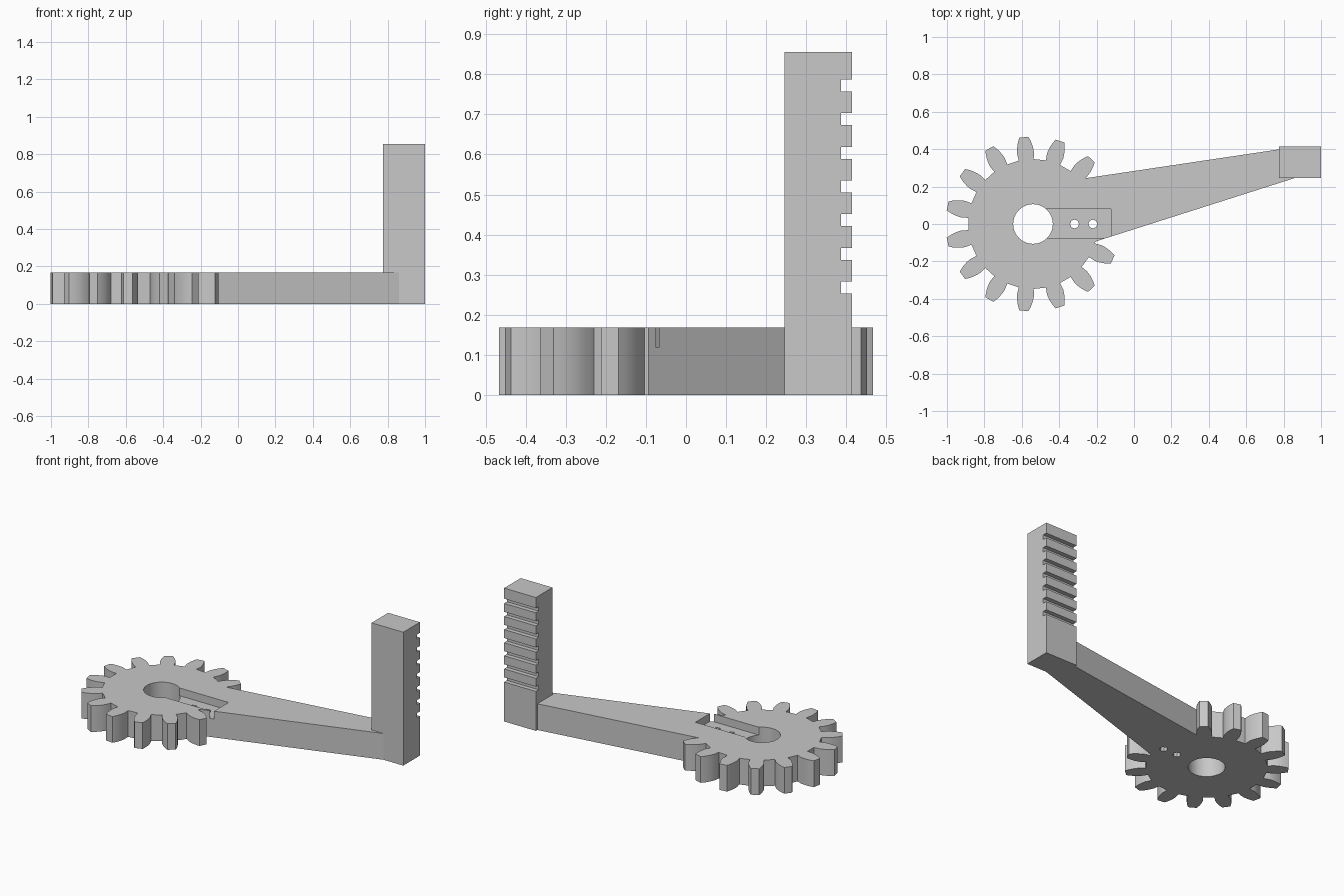
import bpy, bmesh, math

if "Cube" in bpy.data.objects:
    bpy.data.objects.remove(bpy.data.objects["Cube"])

grey = bpy.data.materials.new("plain grey")
grey.diffuse_color = (0.58, 0.58, 0.58, 1)
grey.use_nodes = True
grey.node_tree.nodes["Principled BSDF"].inputs["Base Color"].default_value = grey.diffuse_color

GEAR_X, THICK = -0.54, 0.168


def prism(name, outline, place, vector):
    """Extrude a closed 2D outline along a vector; place maps 2D to 3D."""
    bm = bmesh.new()
    face = bm.faces.new([bm.verts.new(place(a, b)) for a, b in outline])
    out = bmesh.ops.extrude_face_region(bm, geom=[face])
    verts = [g for g in out["geom"] if isinstance(g, bmesh.types.BMVert)]
    bmesh.ops.translate(bm, verts=verts, vec=vector)
    bmesh.ops.recalc_face_normals(bm, faces=bm.faces)
    mesh = bpy.data.meshes.new(name)
    bm.to_mesh(mesh)
    bm.free()
    mesh.materials.append(grey)
    ob = bpy.data.objects.new(name, mesh)
    bpy.context.collection.objects.link(ob)
    return ob


def flat_prism(name, outline, z0, z1):
    return prism(name, outline, lambda x, y: (x, y, z0), (0, 0, z1 - z0))


def circle(cx, r, n):
    return [(cx + r * math.cos(math.tau * i / n), r * math.sin(math.tau * i / n))
            for i in range(n)]


def activate(ob):
    bpy.ops.object.select_all(action='DESELECT')
    ob.select_set(True)
    bpy.context.view_layer.objects.active = ob


def combine(ob, tool, operation):
    activate(ob)
    mod = ob.modifiers.new("combine", 'BOOLEAN')
    mod.operation, mod.object, mod.solver = operation, tool, 'EXACT'
    bpy.ops.object.modifier_apply(modifier=mod.name)
    bpy.data.objects.remove(tool, do_unlink=True)


# Gear with 15 rounded teeth: (radius, half width) along one flank
flank = [(0.347, 0.040), (0.385, 0.0455), (0.41, 0.043), (0.43, 0.0385),
         (0.45, 0.032), (0.467, 0.024)]
tooth = [(r, -w) for r, w in flank] + [(r, w) for r, w in reversed(flank)]
outline = []
for i in range(15):
    for r, w in tooth:
        a = math.tau * i / 15 + w / r
        outline.append((GEAR_X + r * math.cos(a), r * math.sin(a)))
gear_arm = flat_prism("gear_and_arm", outline, 0, THICK)

# Tapered arm running from the gear to the post
arm = flat_prism("arm", [(-0.54, -0.20), (0.87, 0.249), (0.87, 0.413), (-0.54, 0.203)], 0, THICK)
combine(gear_arm, arm, 'UNION')

# Axle hole, recessed slot and two screw holes
combine(gear_arm, flat_prism("axle_cutter", circle(GEAR_X, 0.106, 48), -0.1, 0.3), 'DIFFERENCE')
slot = [(GEAR_X, -0.075), (-0.123, -0.075), (-0.123, 0.08), (GEAR_X, 0.08)]
combine(gear_arm, flat_prism("slot_cutter", slot, 0.118, 0.3), 'DIFFERENCE')
for x in (-0.318, -0.22):
    combine(gear_arm, flat_prism("screw_cutter", circle(x, 0.024, 8), -0.1, 0.3), 'DIFFERENCE')
activate(gear_arm)
bpy.ops.object.shade_smooth_by_angle(angle=math.radians(25))

# Upright post with seven notches across its back
profile = [(0.246, 0.855), (0.246, 0), (0.414, 0)]
for i in range(7):
    z = 0.253 + 0.084 * i
    profile += [(0.414, z), (0.386, z), (0.386, z + 0.03), (0.414, z + 0.03)]
profile.append((0.414, 0.855))
prism("post", profile, lambda y, z: (0.775, y, z), (0.225, 0, 0))
